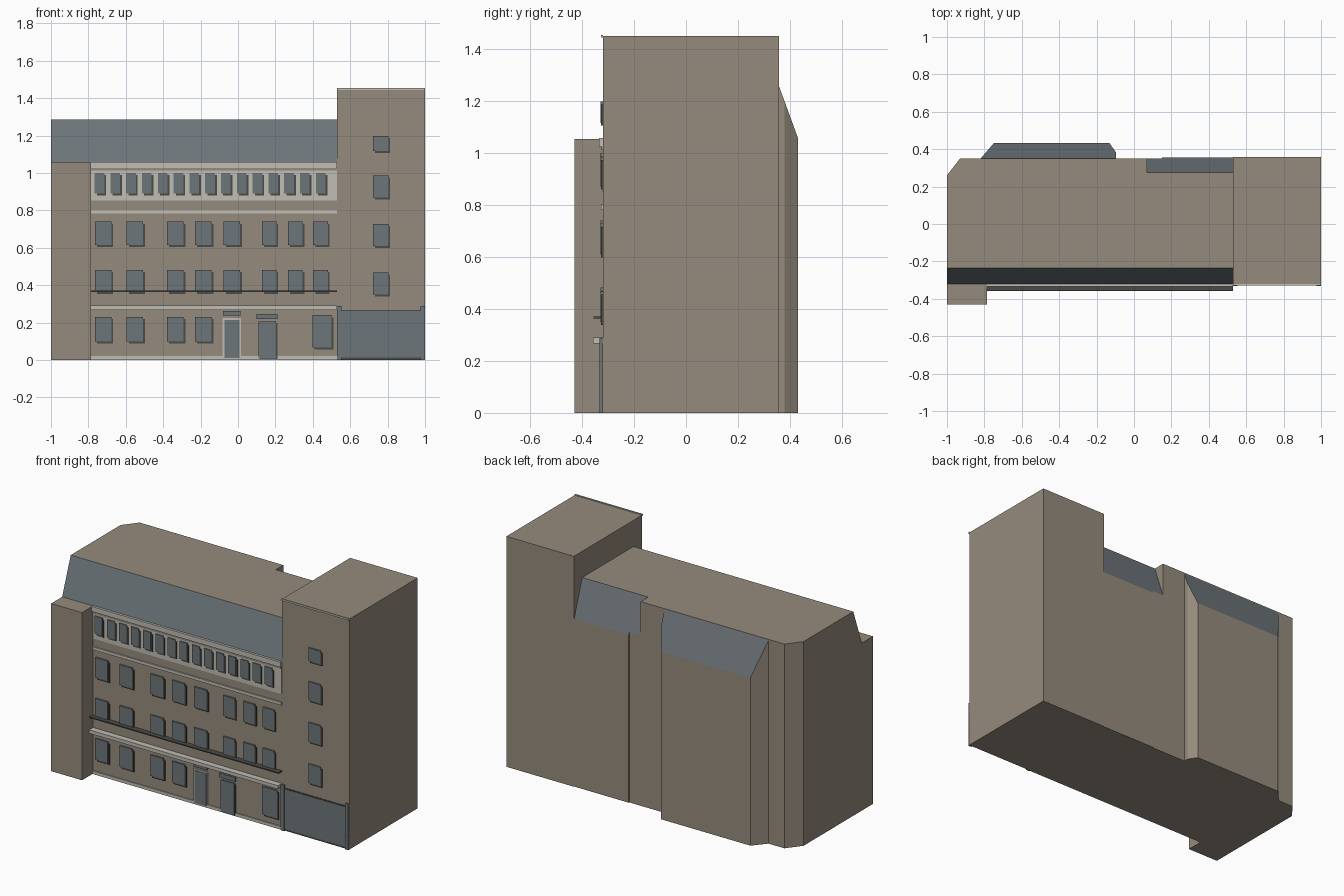
import bpy, bmesh
from mathutils import Vector

if "Cube" in bpy.data.objects:
    bpy.data.objects.remove(bpy.data.objects["Cube"], do_unlink=True)


def material(name, rgb):
    m = bpy.data.materials.new(name)
    m.use_nodes = True
    m.diffuse_color = (*rgb, 1)
    m.node_tree.nodes["Principled BSDF"].inputs["Base Color"].default_value = (*rgb, 1)
    return m


STONE = material("warm stone", (0.30, 0.26, 0.205))
SLATE = material("slate and glass", (0.155, 0.18, 0.195))
CREAM = material("cream trim", (0.53, 0.51, 0.45))
DARK = material("dark frame", (0.07, 0.07, 0.065))

WALL = -0.32      # front wall plane
EAVES = 1.055
ROOF = 1.285


def block(name, footprint, top, cuts=(), mat=STONE):
    """Extrude a footprint, then slice sloping slate roofs off its top edges.
    Each cut is (y at eaves, y at roof)."""
    bm = bmesh.new()
    base = bm.faces.new([bm.verts.new((x, y, 0)) for x, y in footprint])
    up = bmesh.ops.extrude_face_region(bm, geom=[base])["geom"]
    bmesh.ops.translate(bm, vec=(0, 0, top), verts=[g for g in up if isinstance(g, bmesh.types.BMVert)])
    for low, high in cuts:
        side = 1 if low > high else -1
        normal = Vector((0, side * (ROOF - EAVES), abs(low - high))).normalized()
        cut = bmesh.ops.bisect_plane(bm, geom=bm.verts[:] + bm.edges[:] + bm.faces[:],
                                     plane_co=(0, low, EAVES), plane_no=normal, clear_outer=True)
        edges = [g for g in cut["geom_cut"] if isinstance(g, bmesh.types.BMEdge)]
        for f in bmesh.ops.contextual_create(bm, geom=edges)["faces"]:
            f.material_index = 1
    bmesh.ops.recalc_face_normals(bm, faces=bm.faces[:])
    me = bpy.data.meshes.new(name)
    bm.to_mesh(me)
    bm.free()
    me.materials.append(mat)
    me.materials.append(SLATE)
    ob = bpy.data.objects.new(name, me)
    bpy.context.collection.objects.link(ob)
    return ob


def box(name, x0, x1, z0, z1, depth, mat, back=WALL):
    """Box standing out from the front wall by depth."""
    y = back - depth
    ob = block(name, [(x0, y), (x1, y), (x1, back), (x0, back)], z1 - z0, mat=mat)
    ob.location.z = z0
    return ob


def window(name, x, z0, z1, w):
    """Glass plate with a dark reveal showing at its right and lower edge."""
    box(name + "_reveal", x - w / 2 + 0.012, x + w / 2 + 0.008, z0 - 0.006, z1 - 0.012, 0.008, DARK)
    box(name + "_glass", x - w / 2, x + w / 2 - 0.002, z0 + 0.004, z1, 0.0095, SLATE)


# Main volumes
block("main_block", [(-1, WALL), (0.07, WALL), (0.07, 0.35), (-0.93, 0.35), (-1, 0.26)],
      ROOF, [(WALL, -0.235)])
block("recessed_block", [(0.07, WALL), (0.53, WALL), (0.53, 0.355), (0.15, 0.355), (0.15, 0.35), (0.07, 0.35)],
      ROOF, [(WALL, -0.235), (0.355, 0.275)])
block("rear_bay", [(-0.82, 0.33), (-0.095, 0.33), (-0.095, 0.38), (-0.13, 0.432), (-0.75, 0.432), (-0.82, 0.35)],
      ROOF, [(0.432, 0.348)])
block("stair_tower", [(0.53, WALL), (1, WALL), (1, 0.358), (0.53, 0.358)], 1.45)
block("front_pier", [(-1, -0.43), (-0.785, -0.43), (-0.785, WALL), (-1, WALL)], EAVES)

# Horizontal bands across the facade
for name, z0, z1, depth, mat in [
    ("plinth", 0, 0.02, 0.006, CREAM),
    ("ledge", 0.268, 0.29, 0.038, CREAM),
    ("string_course", 0.364, 0.371, 0.036, DARK),
    ("lower_band", 0.783, 0.802, 0.008, CREAM),
    ("gallery_band", 0.852, 1.012, 0.003, CREAM),
    ("cornice_shadow", 1.012, 1.026, 0.008, STONE),
    ("cornice", 1.026, 1.058, 0.015, CREAM),
]:
    box(name, -0.785, 0.53, z0, z1, depth, mat)
box("tower_coping", 0.53, 1, 1.444, 1.455, 0.008, CREAM)

# Windows
for i in range(15):
    window(f"gallery_window_{i + 1}", -0.74 + i * 0.0845, 0.885, 1.0, 0.054)
columns = [-0.72, -0.55, -0.335, -0.185, -0.032, 0.167, 0.307, 0.442]
for i, x in enumerate(columns):
    w = 0.09 if i < 5 else 0.08
    window(f"second_floor_window_{i + 1}", x, 0.61, 0.74, w)
    window(f"first_floor_window_{i + 1}", x, 0.36, 0.482, w)
    if i < 4:
        window(f"ground_window_{i + 1}", x, 0.095, 0.23, w)
window("shop_window", 0.45, 0.062, 0.24, 0.105)
for i, (z0, z1) in enumerate([(0.345, 0.467), (0.605, 0.728), (0.865, 0.985), (1.112, 1.198)]):
    window(f"tower_window_{i + 1}", 0.763, z0, z1, 0.085)

# Doors with panels above
box("main_door_frame", -0.082, 0.016, 0.004, 0.224, 0.007, CREAM)
box("main_door", -0.073, 0.008, 0.01, 0.215, 0.0095, SLATE)
box("main_door_panel", -0.08, 0.014, 0.237, 0.262, 0.0095, SLATE)
box("side_door_reveal", 0.118, 0.21, 0.004, 0.197, 0.007, DARK)
box("side_door", 0.11, 0.203, 0.008, 0.205, 0.0095, SLATE)
box("side_door_panel", 0.1, 0.21, 0.218, 0.245, 0.0095, SLATE)

# Gate at the tower foot
box("gate", 0.553, 0.978, 0.012, 0.262, 0.005, SLATE)
box("gate_frame", 0.53, 1, 0, 0.268, 0.003, DARK)
for name, x in [("right_gate_post", 0.53), ("left_gate_post", 0.977)]:
    box(name, x, x + 0.023, 0, 0.288, 0.012, SLATE)
